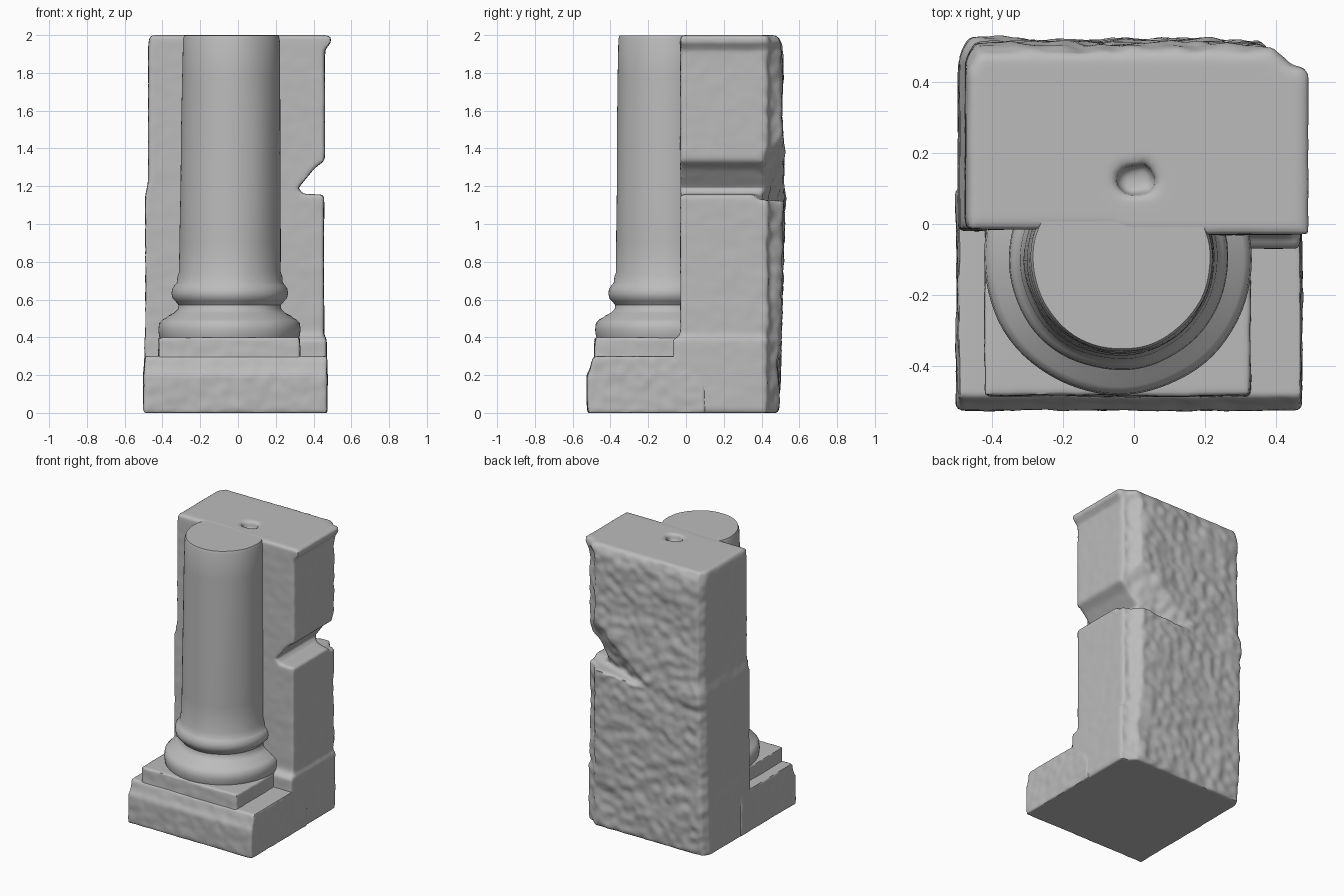
import bpy, bmesh, math
from mathutils import Vector, noise

if "Cube" in bpy.data.objects:
    bpy.data.objects.remove(bpy.data.objects["Cube"])

stone = bpy.data.materials.new("grey_stone")
stone.diffuse_color = (0.5, 0.5, 0.5, 1)
stone.use_nodes = True
stone.node_tree.nodes["Principled BSDF"].inputs["Base Color"].default_value = stone.diffuse_color


def make_object(name, bm):
    bmesh.ops.recalc_face_normals(bm, faces=bm.faces[:])
    mesh = bpy.data.meshes.new(name)
    bm.to_mesh(mesh)
    bm.free()
    obj = bpy.data.objects.new(name, mesh)
    bpy.context.collection.objects.link(obj)
    mesh.materials.append(stone)
    return obj


def loft(name, rings):
    """Closed solid through rings of 3D points, all with the same count."""
    bm = bmesh.new()
    loops = [[bm.verts.new(p) for p in ring] for ring in rings]
    n = len(loops[0])
    for a, b in zip(loops, loops[1:]):
        for i in range(n):
            j = (i + 1) % n
            bm.faces.new((a[i], a[j], b[j], b[i]))
    bm.faces.new(loops[0][::-1])
    bm.faces.new(loops[-1])
    return make_object(name, bm)


def smooth(obj, degrees):
    bpy.ops.object.select_all(action='DESELECT')
    obj.select_set(True)
    bpy.context.view_layer.objects.active = obj
    bpy.ops.object.shade_smooth_by_angle(angle=math.radians(degrees))


def weather(obj, cutters=(), voxel=0.014, rough_back=0.0, rough=0.003):
    """Cut, remesh, round the edges and add worn stone relief."""
    for cutter in cutters:
        m = obj.modifiers.new("cut", 'BOOLEAN')
        m.operation, m.solver, m.object = 'DIFFERENCE', 'EXACT', cutter
    m = obj.modifiers.new("remesh", 'REMESH')
    m.mode, m.voxel_size = 'VOXEL', voxel
    m = obj.modifiers.new("worn_edges", 'SMOOTH')
    m.factor, m.iterations = 0.5, 5
    deps = bpy.context.evaluated_depsgraph_get()
    mesh = bpy.data.meshes.new_from_object(obj.evaluated_get(deps))
    obj.modifiers.clear()
    obj.data = mesh
    mesh.materials.clear()
    mesh.materials.append(stone)
    for cutter in cutters:
        bpy.data.objects.remove(cutter)
    moves = []
    for v in mesh.vertices:
        p, nrm = v.co, v.normal
        relief = 0.6 * noise.noise(p * 5) + 0.6 * noise.noise(p * 17)
        amount = rough + rough_back * max(0, nrm.y)
        moves.append(nrm * relief * amount * (1 - nrm.z ** 2))
    for v, d in zip(mesh.vertices, moves):
        v.co += d
        v.co.z = min(2.0, max(0.0, v.co.z))
    smooth(obj, 50)


# Wall block: outline with stepped front and a chipped back right corner
def wall_ring(z, xl, xr, fl, fr, back):
    pts = [(xl, fl), (-0.04, fl), (-0.04, fr), (xr, fr), (xr, 0.43),
           (xr - 0.05, 0.445), (xr - 0.1, back), (xl + 0.03, back), (xl, back - 0.05)]
    return [(x, y, z) for x, y in pts]


wall = loft("wall_block", [wall_ring(*r) for r in (
    (0, -0.495, 0.47, -0.02, -0.07, 0.485),
    (0.39, -0.495, 0.47, -0.02, -0.07, 0.50),
    (0.41, -0.49, 0.455, -0.015, -0.03, 0.50),
    (1.15, -0.49, 0.455, -0.015, -0.03, 0.52),
    (1.22, -0.475, 0.46, -0.015, -0.03, 0.51),
    (1.92, -0.475, 0.46, -0.015, -0.03, 0.505),
    (1.96, -0.473, 0.49, -0.015, -0.03, 0.50),
    (2.0, -0.465, 0.49, -0.015, -0.03, 0.48))])

# Broken notch across the right side
notch_profile = [(0.6, 1.15), (0.34, 1.16), (0.32, 1.19), (0.36, 1.24),
                 (0.40, 1.29), (0.47, 1.345), (0.6, 1.36)]
notch = loft("notch_cutter", [[(x, y, z) for x, z in notch_profile] for y in (-0.2, 0.7)])

# Slanted break on the back right corner, above the ledge
bm = bmesh.new()
for p in [(0.7, 0.28, 1.15), (-0.12, 0.53, 1.09), (0.7, 0.8, 1.15), (-0.12, 0.8, 1.09),
          (0.7, 0.38, 1.5), (0.3, 0.62, 1.7), (0.7, 0.8, 1.7)]:
    bm.verts.new(p)
bmesh.ops.convex_hull(bm, input=bm.verts[:])
corner = make_object("corner_cutter", bm)

# Dowel hole in the top
hole_outline = [(-0.045, 0.10), (-0.02, 0.085), (0.055, 0.09), (0.06, 0.13),
                (0.04, 0.17), (-0.03, 0.16), (-0.05, 0.13)]
hole = loft("hole_cutter", [[(x, y, z) for x, y in hole_outline] for z in (1.94, 2.1)])

for c in (notch, corner, hole):
    c.hide_render = True
weather(wall, (notch, corner, hole), rough_back=0.016)


# Footing and raised plinth under the column
def box_ring(z, x0, x1, y0):
    return [(x0, y0, z), (x1, y0, z), (x1, 0.1, z), (x0, 0.1, z)]


footing = loft("footing", [box_ring(*r) for r in (
    (0, -0.5, 0.472, -0.52), (0.2, -0.5, 0.472, -0.525),
    (0.23, -0.498, 0.47, -0.508), (0.3, -0.495, 0.468, -0.49))])
weather(footing, voxel=0.012, rough=0.008)

plinth = loft("plinth", [box_ring(*r) for r in (
    (0.25, -0.42, 0.328, -0.488), (0.4, -0.42, 0.328, -0.482))])
weather(plinth, voxel=0.012, rough=0.006)

# Engaged column with moulded base, flattened where it meets the wall
profile = [(0.365, 0.38), (0.374, 0.41), (0.378, 0.44), (0.374, 0.475), (0.355, 0.495),
           (0.335, 0.505), (0.325, 0.515), (0.295, 0.53), (0.275, 0.55), (0.272, 0.57),
           (0.288, 0.59), (0.303, 0.605), (0.309, 0.63), (0.306, 0.655), (0.293, 0.675),
           (0.280, 0.69), (0.277, 0.72), (0.268, 0.745), (0.267, 0.9), (0.266, 1.2),
           (0.263, 1.5), (0.259, 1.8), (0.256, 1.98), (0.249, 1.999)]
SIDES = 80
rings = []
for r, z in profile:
    cx = -0.045 + 0.01 * (z - 0.4) / 1.6
    ring = []
    for i in range(SIDES):
        a = 2 * math.pi * i / SIDES
        d = Vector((math.cos(a), math.sin(a), 0))
        worn = r + 0.004 * noise.noise(Vector((d.x * 2, d.y * 2, z * 3)))
        ring.append((cx + d.x * worn, min(0.03, -0.102 + d.y * worn), z))
    rings.append(ring)
column = loft("engaged_column", rings)
smooth(column, 45)
